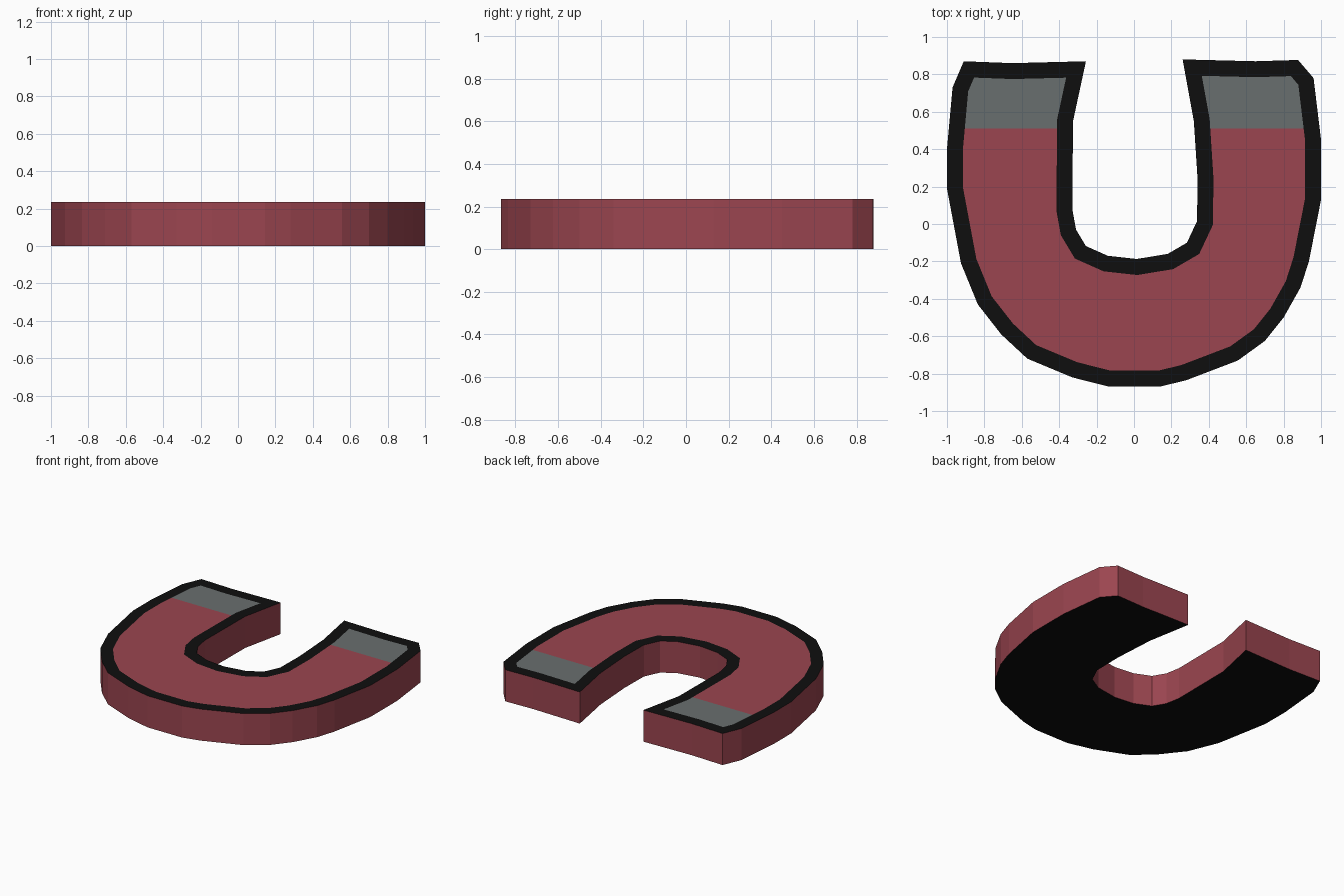
import bpy, bmesh

if "Cube" in bpy.data.objects:
    bpy.data.objects.remove(bpy.data.objects["Cube"])

HEIGHT = 0.235
BORDER = 0.085
TIP_Y = 0.51


def material(name, rgb):
    m = bpy.data.materials.new(name)
    m.diffuse_color = (*rgb, 1)
    m.use_nodes = True
    m.node_tree.nodes["Principled BSDF"].inputs["Base Color"].default_value = m.diffuse_color
    return m


# Horseshoe outline, counter-clockwise: outer curve, then inner curve
outer = [(-0.257, 0.87), (-0.65, 0.86), (-0.91, 0.87), (-0.97, 0.73), (-1, 0.4),
         (-1, 0.19), (-0.925, -0.21), (-0.835, -0.43), (-0.71, -0.59),
         (-0.57, -0.72), (-0.33, -0.82), (-0.14, -0.868), (0.145, -0.868),
         (0.28, -0.835), (0.555, -0.73), (0.70, -0.625), (0.80, -0.50),
         (0.89, -0.34), (0.935, -0.20), (1, 0.13), (1, 0.45), (0.96, 0.78),
         (0.877, 0.877), (0.65, 0.87), (0.26, 0.88)]
inner = [(0.32, 0.55), (0.34, 0.24), (0.337, 0.015), (0.283, -0.10),
         (0.18, -0.16), (0.015, -0.187), (-0.14, -0.17), (-0.257, -0.118),
         (-0.31, -0.03), (-0.33, 0.08), (-0.326, 0.55)]

bm = bmesh.new()
base = bm.faces.new([bm.verts.new((x, y, 0)) for x, y in outer + inner])
base.normal_update()

# Extrude the outline into a slab
ext = bmesh.ops.extrude_face_region(bm, geom=[base], use_keep_orig=True)
top_verts = [g for g in ext["geom"] if isinstance(g, bmesh.types.BMVert)]
bmesh.ops.translate(bm, verts=top_verts, vec=(0, 0, HEIGHT))
bmesh.ops.recalc_face_normals(bm, faces=bm.faces)
bm.normal_update()

# Red sides (0), black underside and top border (1)
for f in bm.faces:
    f.material_index = 1 if abs(f.normal.z) > 0.5 else 0

# Inset the top face to leave a black border around the coloured panel
panel = max(bm.faces, key=lambda f: f.calc_center_median().z)
bmesh.ops.inset_individual(bm, faces=[panel], thickness=BORDER, use_even_offset=True)
panel.material_index = 0
tris = bmesh.ops.triangulate(bm, faces=[panel])["faces"]

# Cut the panel across both legs and colour the tips grey (2)
geom = set(tris)
for f in tris:
    geom.update(f.edges)
    geom.update(f.verts)
bmesh.ops.bisect_plane(bm, geom=list(geom), plane_co=(0, TIP_Y, 0), plane_no=(0, 1, 0))
bm.normal_update()
for f in bm.faces:
    if f.normal.z > 0.5 and f.material_index == 0 and f.calc_center_median().y > TIP_Y:
        f.material_index = 2

mesh = bpy.data.meshes.new("horseshoe_magnet")
bm.to_mesh(mesh)
bm.free()
for m in (material("red paint", (0.328, 0.060, 0.080)),
          material("black outline", (0.0045, 0.0045, 0.0045)),
          material("grey steel", (0.141, 0.159, 0.159))):
    mesh.materials.append(m)
obj = bpy.data.objects.new("horseshoe_magnet", mesh)
bpy.context.collection.objects.link(obj)
